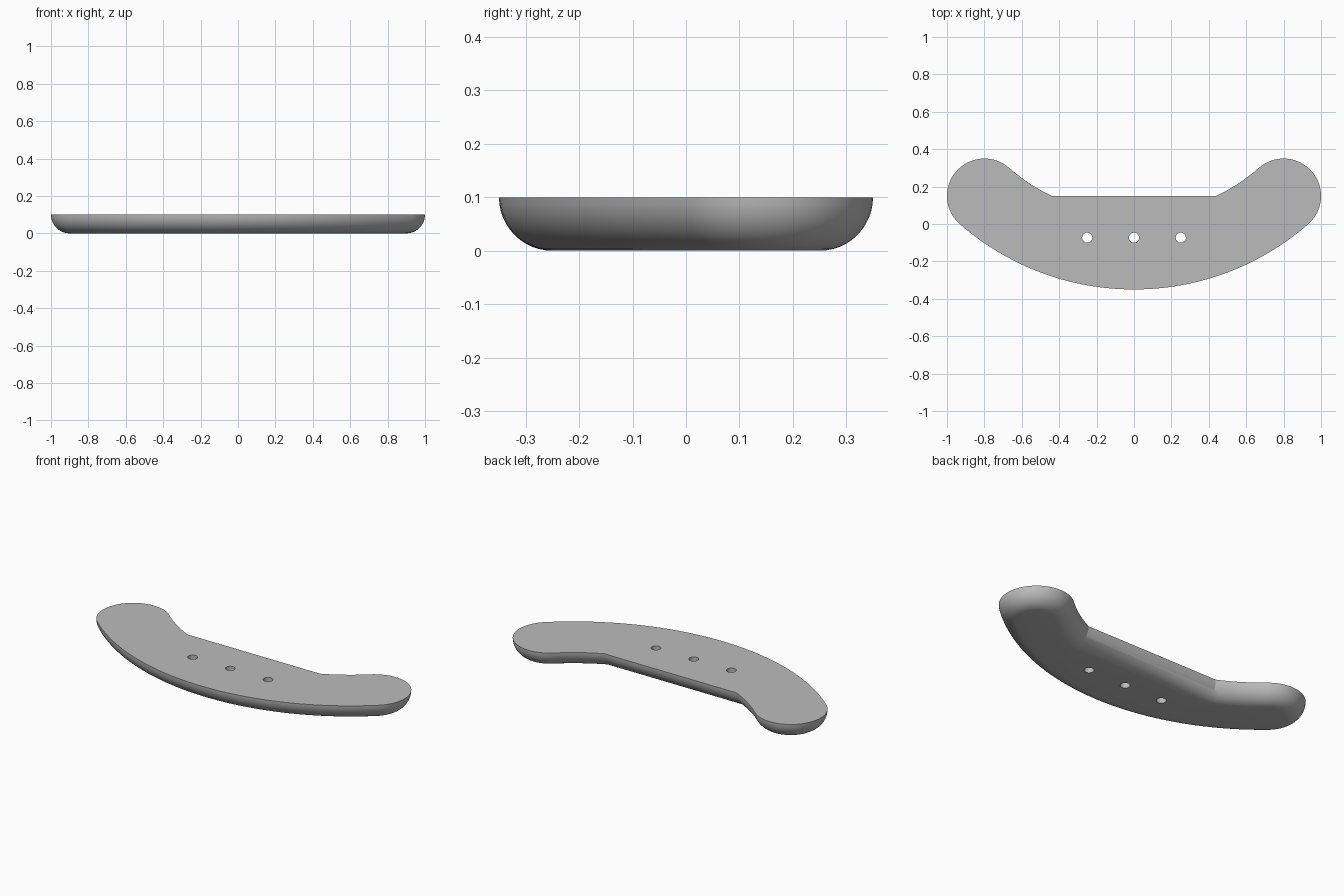
import bpy
import bmesh
from math import atan2, cos, hypot, pi, radians, sin, sqrt
from mathutils import Matrix

cube = bpy.data.objects.get("Cube")
if cube:
    bpy.data.objects.remove(cube, do_unlink=True)

HEIGHT = 0.1
END_X, END_Y, END_R = 0.8, 0.15, 0.2     # rounded ends
ARC_Y = 1.0667                           # centre of the long curved band
MID_R = hypot(END_X, ARC_Y - END_Y)
TILT = atan2(END_Y - ARC_Y, END_X)       # direction from band centre to the end


def arc(cx, cy, r, a, b, n):
    return [(cx + r * cos(a + (b - a) * i / n), cy + r * sin(a + (b - a) * i / n))
            for i in range(n + 1)]


def outline(inset):
    """Curved band with round ends and a straight back edge, shrunk by inset."""
    r = END_R - inset
    inner = MID_R - r
    back = END_Y - inset
    notch_x = sqrt(inner ** 2 - (ARC_Y - back) ** 2)
    notch = atan2(back - ARC_Y, notch_x)
    half = arc(0, ARC_Y, MID_R + r, -pi / 2, TILT, 32)
    half += arc(END_X, END_Y, r, TILT, TILT + pi, 40)[1:]
    half += arc(0, ARC_Y, inner, TILT, notch, 10)[1:]
    return half + [(-x, y) for x, y in reversed(half[1:])]


def mesh_object(name, bm):
    mesh = bpy.data.meshes.new(name)
    bmesh.ops.recalc_face_normals(bm, faces=bm.faces[:])
    bm.to_mesh(mesh)
    bm.free()
    obj = bpy.data.objects.new(name, mesh)
    bpy.context.collection.objects.link(obj)
    return obj


grey = bpy.data.materials.new("plain grey")
grey.use_nodes = True
grey.diffuse_color = (0.5, 0.5, 0.5, 1)
grey.node_tree.nodes["Principled BSDF"].inputs["Base Color"].default_value = (0.5, 0.5, 0.5, 1)

# Plate: flat top, underside edge rounded by a quarter circle
bm = bmesh.new()
STEPS = 12
rings = []
for i in range(STEPS + 1):
    a = pi / 2 * i / STEPS
    z = HEIGHT * (1 - sin(a))
    rings.append([bm.verts.new((x, y, z)) for x, y in outline(HEIGHT * (1 - cos(a)))])
for upper, lower in zip(rings, rings[1:]):
    for i in range(len(upper)):
        j = (i + 1) % len(upper)
        bm.faces.new((upper[i], lower[i], lower[j], upper[j]))
bm.faces.new(rings[0])
bm.faces.new(rings[-1])
plate = mesh_object("curved_plate", bm)
plate.data.materials.append(grey)

# Three screw holes
bm = bmesh.new()
for x in (-0.25, 0, 0.25):
    bmesh.ops.create_cone(bm, cap_ends=True, segments=32, radius1=0.027, radius2=0.027,
                          depth=0.4, matrix=Matrix.Translation((x, -0.073, HEIGHT / 2)))
cutter = mesh_object("hole_cutter", bm)
cutter.hide_render = True
cutter.data.materials.append(grey)
holes = plate.modifiers.new("screw_holes", "BOOLEAN")
holes.operation = "DIFFERENCE"
holes.solver = "EXACT"
holes.object = cutter

bpy.ops.object.select_all(action="DESELECT")
plate.select_set(True)
bpy.context.view_layer.objects.active = plate
bpy.ops.object.modifier_apply(modifier=holes.name)
bpy.data.objects.remove(cutter, do_unlink=True)
bpy.ops.object.shade_smooth_by_angle(angle=radians(20))
